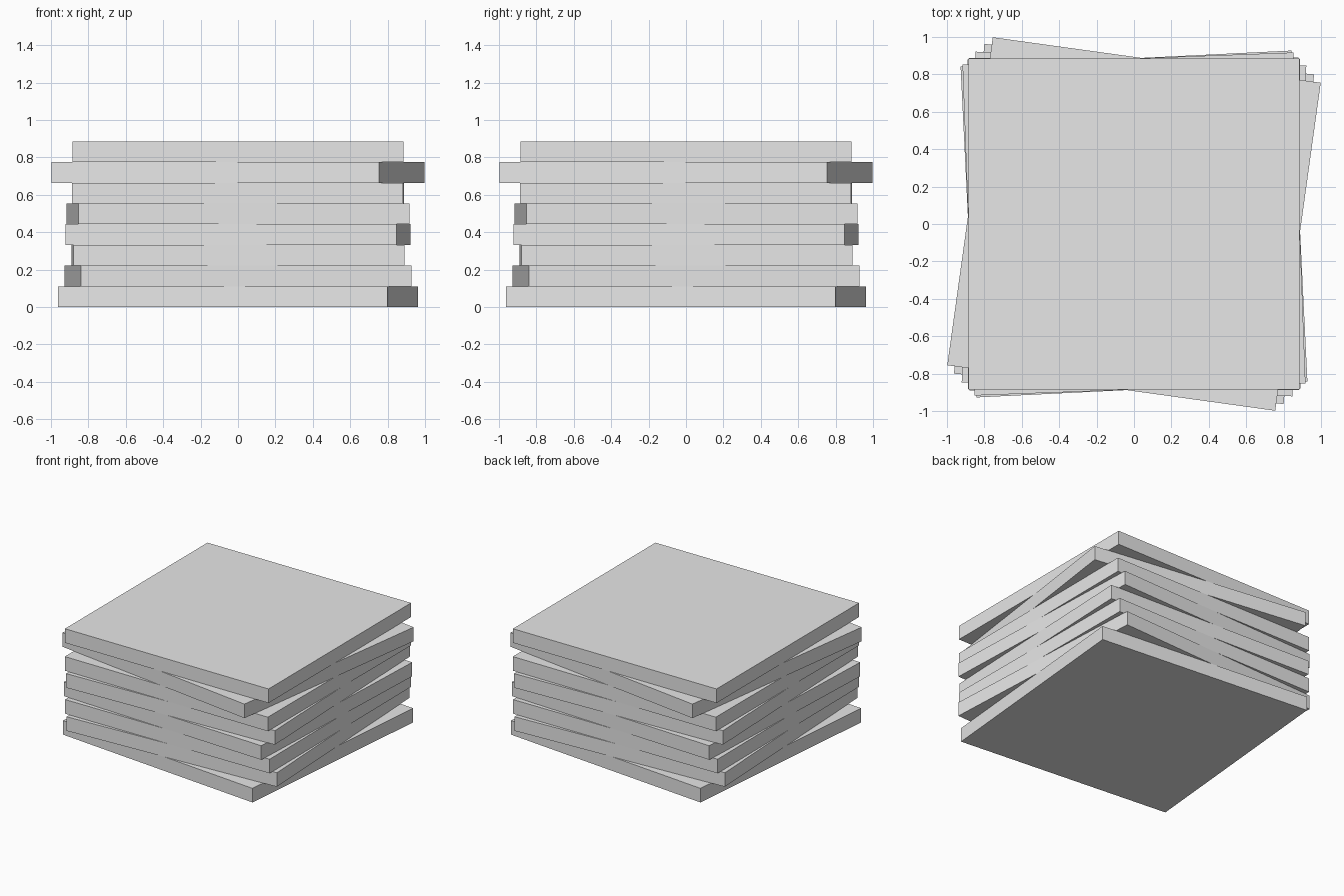
import bpy
from math import radians

cube = bpy.data.objects.get("Cube")
if cube:
    bpy.data.objects.remove(cube, do_unlink=True)

SIDE = 1.77                 # width of each square slab
THICK = SIDE / 16           # eight slabs make half the width in height
TURNS = [-5.28, 2.8, 0.35, -2.4, 2.1, -0.25, -7.9, 0]   # degrees, bottom to top

# One plain grey for the whole stack
grey = bpy.data.materials.new("light_grey")
grey.use_nodes = True
colour = (0.8, 0.8, 0.8, 1)
grey.diffuse_color = colour
grey.node_tree.nodes["Principled BSDF"].inputs["Base Color"].default_value = colour


def add_slab(level, turn):
    """Square slab resting on the one below, twisted about the stack axis."""
    bpy.ops.mesh.primitive_cube_add(size=1, location=(0, 0, (level + 0.5) * THICK))
    slab = bpy.context.object
    slab.name = f"slab_{level + 1}"
    slab.scale = (SIDE, SIDE, THICK)
    slab.rotation_euler.z = radians(turn)
    slab.data.materials.append(grey)


# Stack of slabs
for level, turn in enumerate(TURNS):
    add_slab(level, turn)
